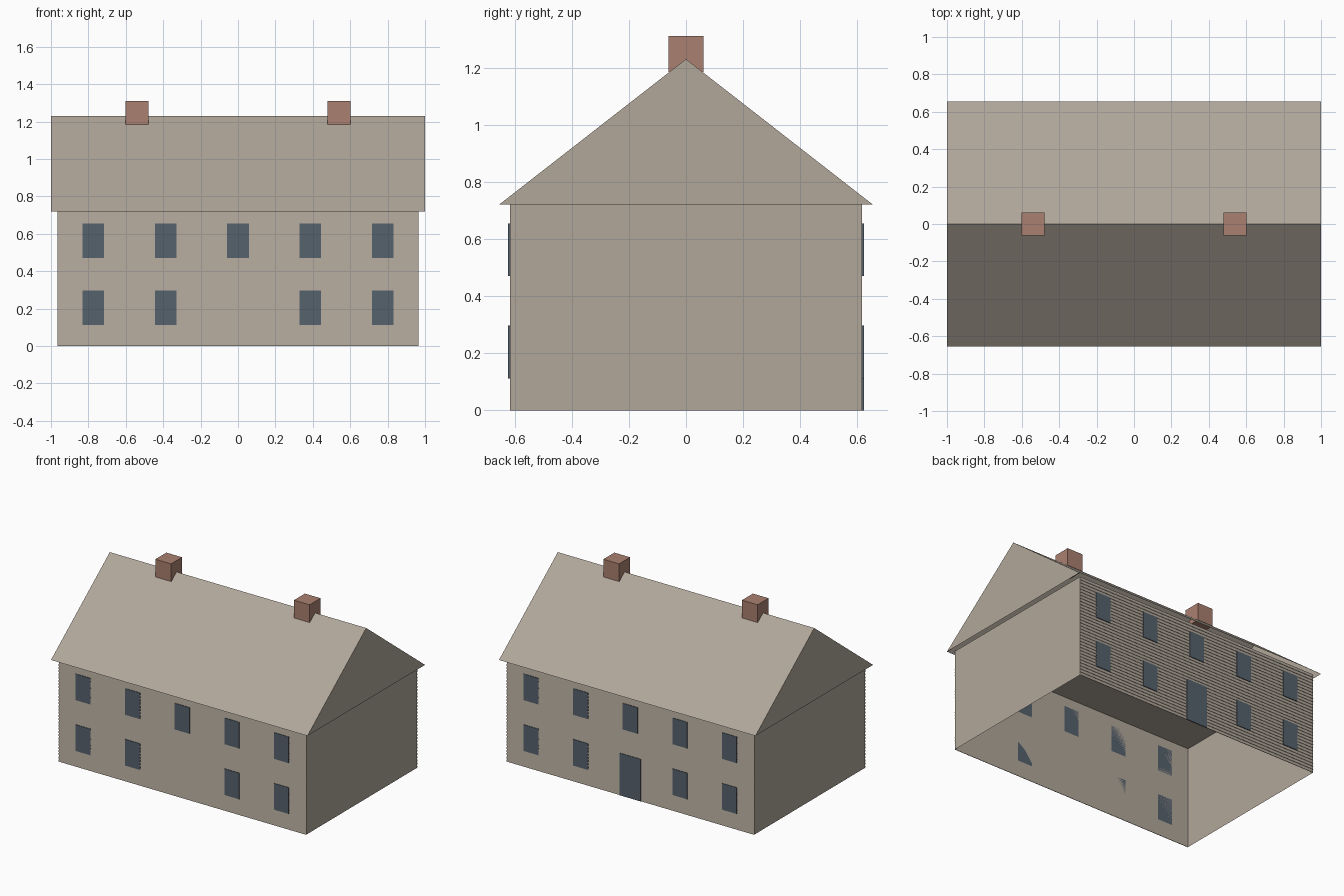
import bpy, bmesh

cube = bpy.data.objects.get("Cube")
if cube:
    bpy.data.objects.remove(cube, do_unlink=True)


def linear(c):
    c /= 255
    return c / 12.92 if c <= 0.04045 else ((c + 0.055) / 1.055) ** 2.4


def material(name, r, g, b):
    colour = (linear(r), linear(g), linear(b), 1)
    mat = bpy.data.materials.new(name)
    mat.use_nodes = True
    mat.diffuse_color = colour
    bsdf = mat.node_tree.nodes["Principled BSDF"]
    bsdf.inputs["Base Color"].default_value = colour
    bsdf.inputs["Roughness"].default_value = 0.9
    return mat


stone = material("warm grey", 177, 167, 154)
brick = material("brick red", 170, 128, 112)
glass = material("slate blue", 86, 98, 109)


def finish(name, bm, mat):
    mesh = bpy.data.meshes.new(name)
    bm.to_mesh(mesh)
    bm.free()
    mesh.materials.append(mat)
    obj = bpy.data.objects.new(name, mesh)
    bpy.context.collection.objects.link(obj)
    return obj


def box(name, low, high, mat, open_bottom=False):
    bm = bmesh.new()
    bmesh.ops.create_cube(bm, size=1)
    for v in bm.verts:
        v.co = [(a + b) / 2 + c * (b - a) for a, b, c in zip(low, high, v.co)]
    if open_bottom:
        bm.normal_update()
        floor = [f for f in bm.faces if f.normal.z < -0.5]
        bmesh.ops.delete(bm, geom=floor, context='FACES_ONLY')
    return finish(name, bm, mat)


WALL_X, WALL_Y, EAVE = 0.965, 0.616, 0.72
ROOF_X, ROOF_Y, RIDGE = 1.0, 0.655, 1.23

# Main walls with a ceiling and an open base
box("walls", (-WALL_X, -WALL_Y, 0), (WALL_X, WALL_Y, EAVE), stone, True)

# Gabled roof shell, open underneath
bm = bmesh.new()
ends = []
for x in (-ROOF_X, ROOF_X):
    ends.append([bm.verts.new((x, y, z)) for y, z in
                 ((-ROOF_Y, EAVE), (0, RIDGE), (ROOF_Y, EAVE))])
    bm.faces.new(ends[-1])
for i in range(2):
    bm.faces.new((ends[0][i], ends[0][i + 1], ends[1][i + 1], ends[1][i]))
bmesh.ops.recalc_face_normals(bm, faces=bm.faces)
finish("roof", bm, stone)

# Overlapping boards on the long walls
ROWS = 32
STEP = EAVE / ROWS
for side, label in ((-1, "front"), (1, "back")):
    bm = bmesh.new()
    profile = []
    for row in range(ROWS):
        profile += [(WALL_Y + 0.001, row * STEP), (WALL_Y + 0.004, row * STEP)]
    profile.append((WALL_Y + 0.001, EAVE))
    strips = [[bm.verts.new((x * side, y * side, z)) for x in (-WALL_X, WALL_X)]
              for y, z in profile]
    for a, b in zip(strips, strips[1:]):
        bm.faces.new((a[0], b[0], b[1], a[1]))
    bmesh.ops.reverse_faces(bm, faces=bm.faces)
    bm.normal_update()
    # Keep every board facing outwards
    if sum(f.normal.y * side for f in bm.faces) < 0:
        bmesh.ops.reverse_faces(bm, faces=bm.faces)
    finish(label + "_siding", bm, stone)


def plate(name, side, x, half, z0, z1):
    y0, y1 = sorted((side * WALL_Y, side * (WALL_Y + 0.007)))
    box(name, (x - half, y0, z0), (x + half, y1, z1), glass)


# Two rows of windows on each long wall, and the back door
for side, label in ((-1, "front"), (1, "back")):
    for i in range(-2, 3):
        x = i * 0.387
        plate(f"{label}_upper_window_{i + 3}", side, x, 0.058, 0.47, 0.655)
        if i:
            plate(f"{label}_lower_window_{i + 3}", side, x, 0.058, 0.112, 0.297)
plate("back_door", 1, 0, 0.083, 0, 0.297)

# Chimneys astride the ridge
for x, label in ((-0.54, "right"), (0.54, "left")):
    box(label + "_chimney", (x - 0.061, -0.061, 1.185), (x + 0.061, 0.061, 1.31), brick)
